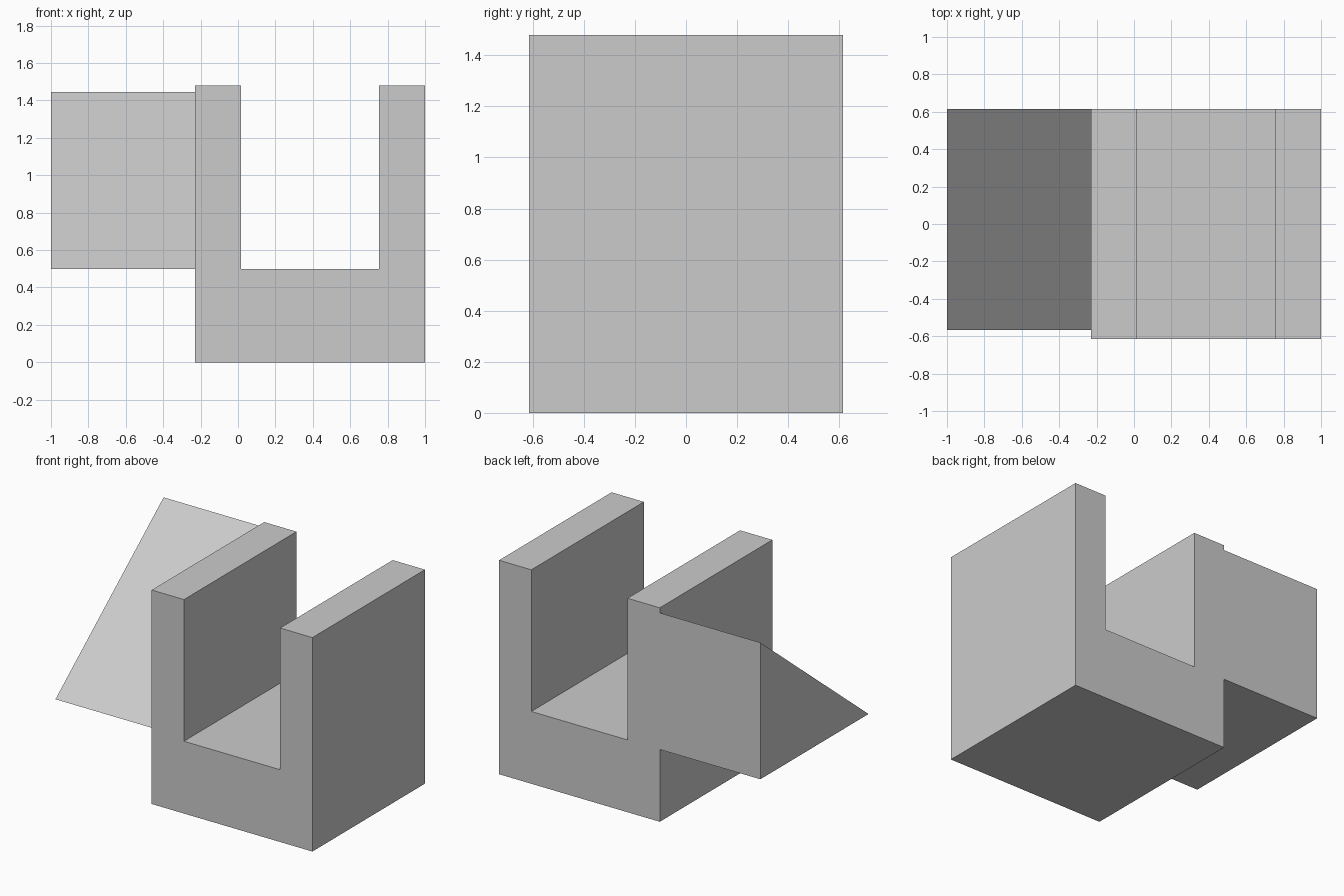
import bpy, bmesh
from mathutils import Vector

if "Cube" in bpy.data.objects:
    bpy.data.objects.remove(bpy.data.objects["Cube"])


def prism(name, profile, sweep):
    """Closed solid made by sweeping a flat profile along a vector."""
    bm = bmesh.new()
    face = bm.faces.new([bm.verts.new(p) for p in profile])
    ext = bmesh.ops.extrude_face_region(bm, geom=[face], use_keep_orig=True)
    moved = [g for g in ext["geom"] if isinstance(g, bmesh.types.BMVert)]
    bmesh.ops.translate(bm, verts=moved, vec=Vector(sweep))
    bmesh.ops.recalc_face_normals(bm, faces=bm.faces[:])
    mesh = bpy.data.meshes.new(name)
    bm.to_mesh(mesh)
    bm.free()
    obj = bpy.data.objects.new(name, mesh)
    bpy.context.collection.objects.link(obj)
    return obj


HALF_DEPTH = 0.615
LEFT, RIGHT = -0.23, 1.0
WALL = 0.247
HEIGHT, FLOOR = 1.48, 0.5

# U-shaped block: front profile swept from front to back
u_profile = [(LEFT, 0), (RIGHT, 0), (RIGHT, HEIGHT), (RIGHT - WALL, HEIGHT),
             (RIGHT - WALL, FLOOR), (LEFT + WALL, FLOOR),
             (LEFT + WALL, HEIGHT), (LEFT, HEIGHT)]
prism("channel_block", [(x, -HALF_DEPTH, z) for x, z in u_profile],
      (0, 2 * HALF_DEPTH, 0))

# Side wedge: triangle sloping down to the front, swept to the block wall
wedge_profile = [(-0.567, FLOOR), (HALF_DEPTH, FLOOR), (HALF_DEPTH, 1.445)]
prism("side_wedge", [(-1.0, y, z) for y, z in wedge_profile],
      (LEFT + 1.0, 0, 0))
